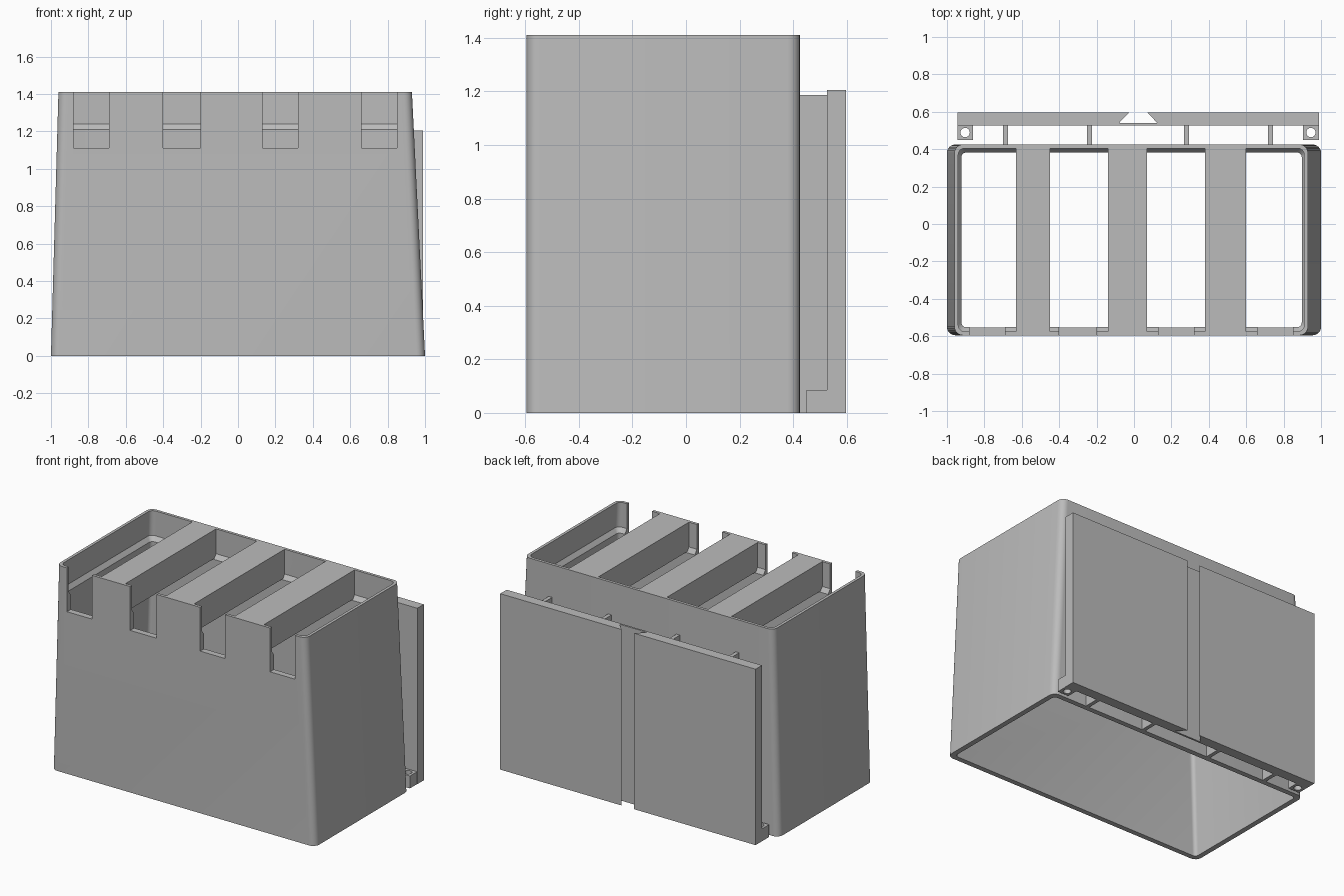
import bpy, bmesh, math

if "Cube" in bpy.data.objects:
    bpy.data.objects.remove(bpy.data.objects["Cube"], do_unlink=True)

GREY = (0.5, 0.5, 0.5, 1.0)
mat = bpy.data.materials.new("plain grey")
mat.use_nodes = True
mat.diffuse_color = GREY
mat.node_tree.nodes["Principled BSDF"].inputs["Base Color"].default_value = GREY


def finish(name, bm):
    bmesh.ops.recalc_face_normals(bm, faces=bm.faces[:])
    mesh = bpy.data.meshes.new(name)
    bm.to_mesh(mesh)
    bm.free()
    mesh.materials.append(mat)
    obj = bpy.data.objects.new(name, mesh)
    bpy.context.collection.objects.link(obj)
    return obj


def prism(name, outline, z0, z1):
    """Extrude a plan outline from z0 up to z1."""
    bm = bmesh.new()
    face = bm.faces.new([bm.verts.new((x, y, z0)) for x, y in outline])
    top = bmesh.ops.extrude_face_region(bm, geom=[face])["geom"]
    for v in top:
        if isinstance(v, bmesh.types.BMVert):
            v.co.z = z1
    return finish(name, bm)


def box(name, x0, x1, y0, y1, z0, z1):
    return prism(name, [(x0, y0), (x1, y0), (x1, y1), (x0, y1)], z0, z1)


def activate(obj):
    bpy.ops.object.select_all(action="DESELECT")
    obj.select_set(True)
    bpy.context.view_layer.objects.active = obj


def cut(obj, cutter):
    cutter.hide_render = True
    mod = obj.modifiers.new("cut", "BOOLEAN")
    mod.operation = "DIFFERENCE"
    mod.solver = "EXACT"
    mod.object = cutter
    activate(obj)
    bpy.ops.object.modifier_apply(modifier=mod.name)
    bpy.data.objects.remove(cutter, do_unlink=True)


# Tapered housing: rounded-rectangle rings lofted into a thick-walled tube
HEIGHT, FRONT, BACK = 1.41, -0.595, 0.425
STEPS = 6


def ring(bm, z, inset, radius):
    t = z / HEIGHT
    x0, x1 = -1 + 0.04 * t + inset, 1 - 0.07 * t - inset
    y0, y1 = FRONT + inset, BACK - inset
    corners = [(x1, y1), (x0, y1), (x0, y0), (x1, y0)]
    verts = []
    for i, (cx, cy) in enumerate(corners):
        sx, sy = (1 if cx > 0 else -1), (1 if cy > 0 else -1)
        for k in range(STEPS + 1):
            a = (i + k / STEPS) * math.pi / 2
            verts.append(bm.verts.new((cx - sx * radius + radius * math.cos(a),
                                       cy - sy * radius + radius * math.sin(a), z)))
    return verts


bm = bmesh.new()
sections = [(0, 0, 0.045), (HEIGHT, 0, 0.045), (HEIGHT, 0.02, 0.035),
            (1.24, 0.02, 0.035), (1.21, 0.043, 0.025), (0, 0.035, 0.025)]
rings = [ring(bm, *s) for s in sections]
for a, b in zip(rings, rings[1:] + rings[:1]):
    for i in range(len(a)):
        j = (i + 1) % len(a)
        bm.faces.new((a[i], a[j], b[j], b[i]))
housing = finish("housing", bm)

# Notches in the front rim
for x0, x1 in [(-0.88, -0.69), (-0.40, -0.20), (0.13, 0.32), (0.66, 0.85)]:
    cut(housing, box("notch_cutter", x0, x1, FRONT - 0.1, FRONT + 0.1, 1.11, 1.5))
activate(housing)
bpy.ops.object.shade_smooth_by_angle(angle=math.radians(25))

# Bars across the open top
for i, (x0, x1) in enumerate([(-0.63, -0.45), (-0.14, 0.07), (0.38, 0.60)]):
    box(f"top_bar_{i + 1}", x0, x1, FRONT + 0.02, BACK - 0.02, 1.215, HEIGHT)

# Rear mounting plate with a dovetail groove
P0, P1, FLOOR = 0.527, 0.597, 0.54
prism("rear_plate", [(-0.945, P0), (0.99, P0), (0.99, P1), (0.07, P1), (0.125, FLOOR),
                     (-0.08, FLOOR), (-0.025, P1), (-0.945, P1)], 0, 1.205)

# Ribs joining the plate to the housing
for i, x in enumerate([-0.688, -0.238, 0.28, 0.73]):
    box(f"rear_rib_{i + 1}", x - 0.013, x + 0.013, BACK - 0.01, P0, 0, 1.187)

# Drilled ears at the foot of the plate
for name, x in [("right_ear", -0.903), ("left_ear", 0.946)]:
    ear = box(name, x - 0.042, x + 0.042, 0.45, P0, 0, 0.085)
    hole = [(x + 0.025 * math.cos(k * math.pi / 12), 0.489 + 0.025 * math.sin(k * math.pi / 12))
            for k in range(24)]
    cut(ear, prism("hole_cutter", hole, -0.1, 0.2))
    activate(ear)
    bpy.ops.object.shade_smooth_by_angle(angle=math.radians(30))
